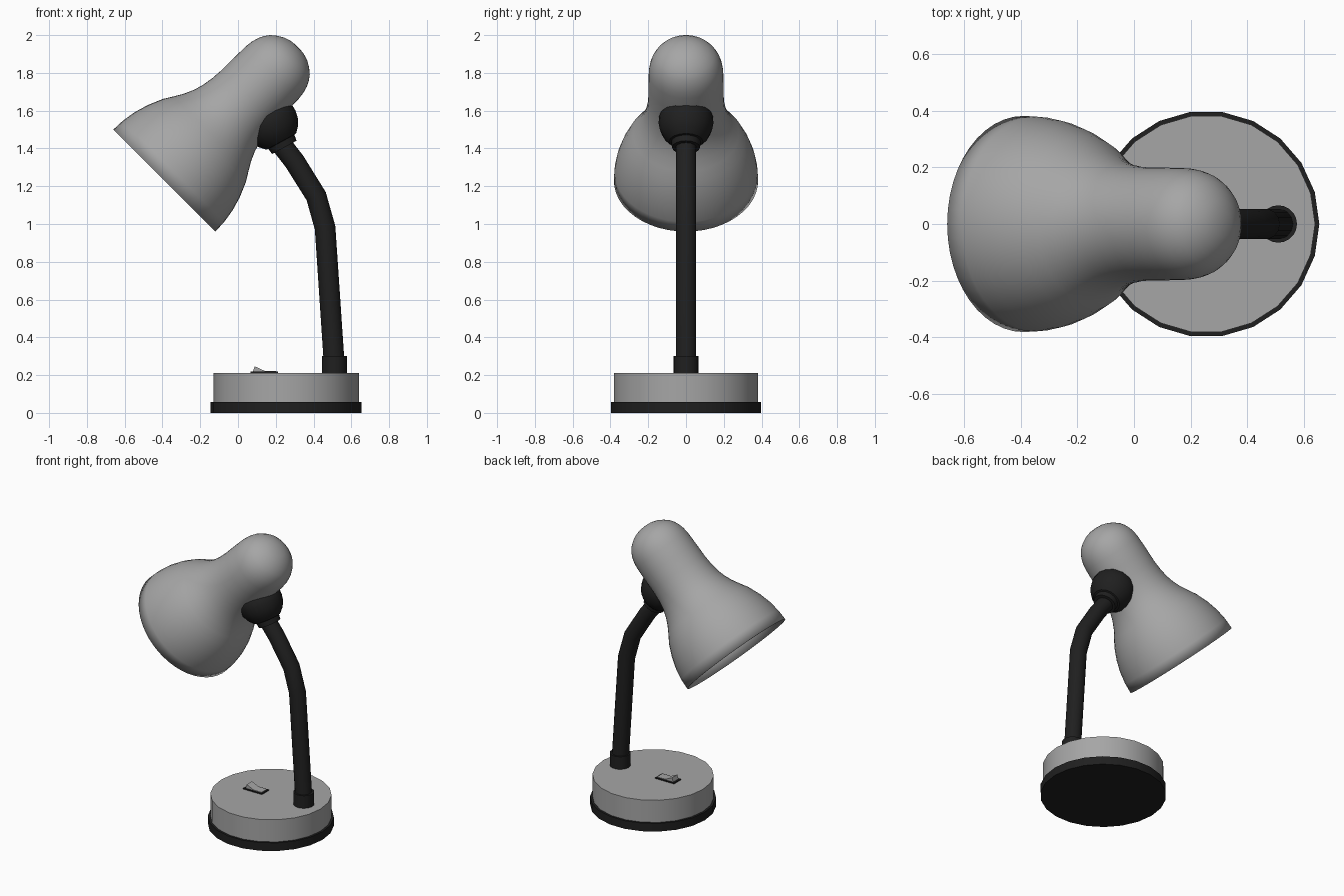
import bpy, bmesh, math
from mathutils import Vector

if "Cube" in bpy.data.objects:
    bpy.data.objects.remove(bpy.data.objects["Cube"])


def material(name, v):
    m = bpy.data.materials.new(name)
    m.diffuse_color = (v, v, v, 1)
    m.use_nodes = True
    m.node_tree.nodes["Principled BSDF"].inputs["Base Color"].default_value = m.diffuse_color
    return m


GREY = material("silver grey", 0.38)
BLACK = material("soft black", 0.014)


def finish(name, bm, mat, angle=35):
    bmesh.ops.recalc_face_normals(bm, faces=bm.faces)
    me = bpy.data.meshes.new(name)
    bm.to_mesh(me)
    bm.free()
    me.materials.append(mat)
    ob = bpy.data.objects.new(name, me)
    bpy.context.collection.objects.link(ob)
    bpy.ops.object.select_all(action='DESELECT')
    ob.select_set(True)
    bpy.context.view_layer.objects.active = ob
    bpy.ops.object.shade_smooth_by_angle(angle=math.radians(angle))
    return ob


def tube(name, rings, n, mat, cap_start=True, cap_end=True, angle=35):
    """Loft circles lying across the xz plane; each ring is (centre, axis, radius)."""
    bm = bmesh.new()
    loops = []
    for c, axis, r in rings:
        side = Vector((0, 1, 0))
        up = side.cross(axis).normalized()
        loops.append([bm.verts.new(c + r * (math.cos(a) * up + math.sin(a) * side))
                      for a in (2 * math.pi * i / n for i in range(n))])
    for a, b in zip(loops, loops[1:]):
        for i in range(n):
            j = (i + 1) % n
            bm.faces.new((a[i], a[j], b[j], b[i]))
    if cap_start:
        bm.faces.new(loops[0])
    if cap_end:
        bm.faces.new(loops[-1])
    return finish(name, bm, mat, angle)


def lathe(name, origin, axis, profile, n, mat, **kw):
    o, d = Vector(origin), Vector(axis).normalized()
    return tube(name, [(o + d * t, d, r) for t, r in profile], n, mat, **kw)


# Round base: dark foot and grey body
UP = (0, 0, 1)
lathe("base_foot", (0.255, 0, 0), UP, [(0, 0.40), (0.057, 0.40)], 22, BLACK)
lathe("base_body", (0.255, 0, 0), UP, [(0.05, 0.385), (0.212, 0.385)], 22, GREY)

# Collar and bent stem
lathe("stem_collar", (0.51, 0, 0), UP, [(0.20, 0.066), (0.30, 0.066)], 20, BLACK)
path = [Vector((x, 0, z)) for x, z in
        [(0.512, 0.22), (0.461, 0.98), (0.414, 1.147), (0.30, 1.33), (0.23, 1.42)]]
rings = []
for i, p in enumerate(path):
    d = path[min(i + 1, len(path) - 1)] - path[max(i - 1, 0)]
    if i in (1, 2):  # mitre joints by the average direction
        d = (path[i + 1] - p).normalized() + (p - path[i - 1]).normalized()
    rings.append((p, d.normalized(), 0.055))
tube("stem", rings, 14, BLACK)

# Swivel knob: ring and cup, top buried in the shade
lathe("swivel_knob", (0.243, 0, 1.41), (-0.48, 0, 0.88),
      [(-0.005, 0.074), (0.028, 0.078), (0.03, 0.09), (0.06, 0.118), (0.10, 0.138),
       (0.14, 0.145), (0.18, 0.143), (0.20, 0.13)], 16, BLACK)

# Bell-shaped shade, open at the rim
shade = lathe("shade", (-0.39, 0, 1.23), (1, 0, 1),
              [(0, 0.382), (0.07, 0.379), (0.145, 0.367), (0.22, 0.345), (0.30, 0.311),
               (0.35, 0.280), (0.40, 0.251), (0.45, 0.229), (0.50, 0.214), (0.56, 0.204),
               (0.63, 0.199), (0.72, 0.199), (0.81, 0.197), (0.85, 0.192), (0.885, 0.182),
               (0.915, 0.167), (0.94, 0.149), (0.965, 0.119), (0.985, 0.084), (0.997, 0.045),
               (1.0, 0.01)], 48, GREY, cap_start=False, angle=60)
mod = shade.modifiers.new("thickness", 'SOLIDIFY')
mod.thickness = 0.008
mod.offset = -1


# Rocker switch: dark frame plate and V-shaped grey rocker
def extrude_y(name, outline, half, mat):
    bm = bmesh.new()
    f = bm.faces.new([bm.verts.new((x, -half, z)) for x, z in outline])
    r = bmesh.ops.extrude_face_region(bm, geom=[f])
    bmesh.ops.translate(bm, vec=(0, 2 * half, 0),
                        verts=[v for v in r["geom"] if isinstance(v, bmesh.types.BMVert)])
    return finish(name, bm, mat)


extrude_y("switch_frame", [(0.066, 0.205), (0.212, 0.205), (0.212, 0.219), (0.066, 0.219)],
          0.038, BLACK)
extrude_y("switch_rocker", [(0.076, 0.21), (0.202, 0.21), (0.202, 0.222), (0.14, 0.223),
                            (0.088, 0.247)], 0.029, GREY)
